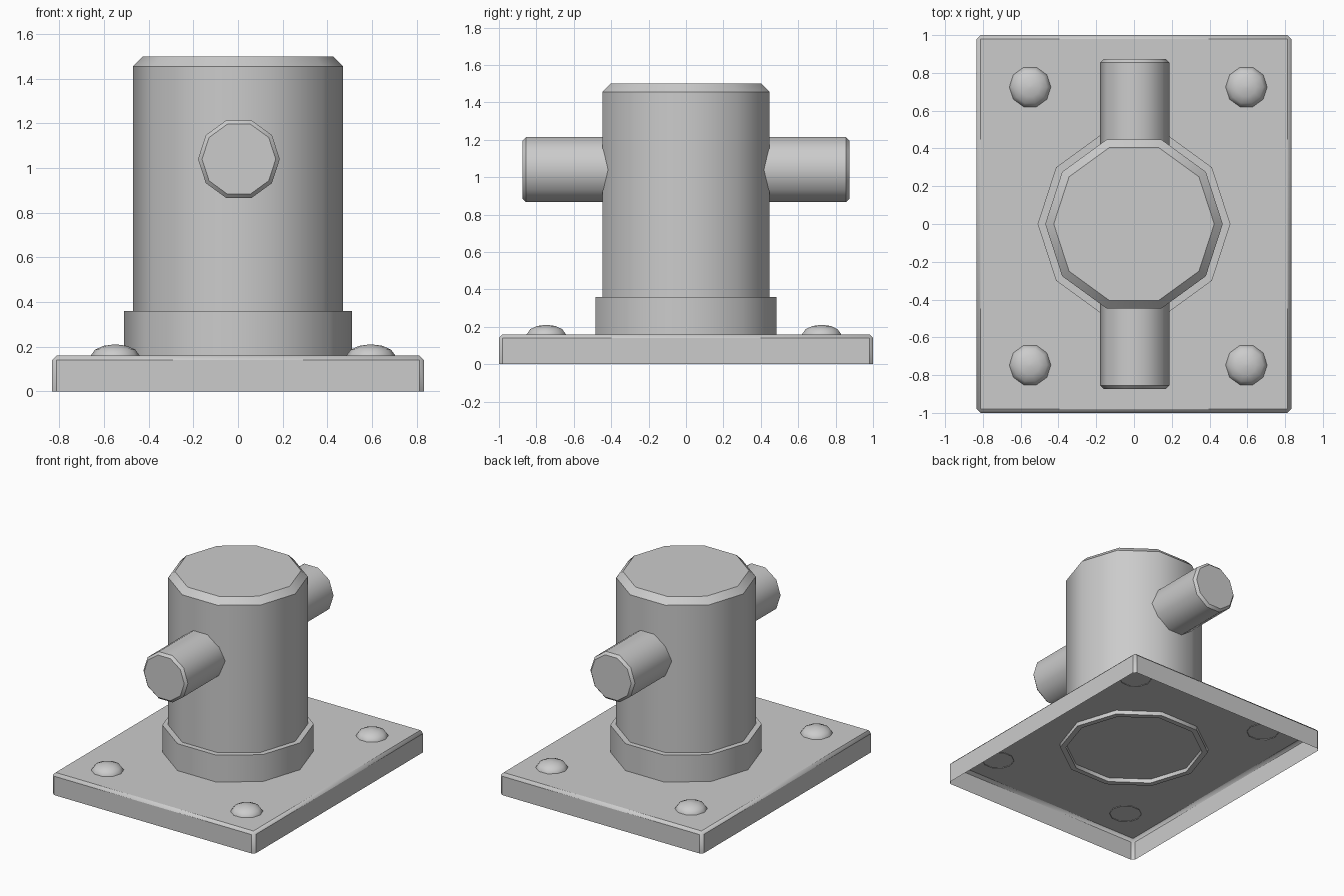
import bpy
import bmesh
from math import cos, sin, pi, radians
from mathutils import Matrix

cube = bpy.data.objects.get("Cube")
if cube:
    bpy.data.objects.remove(cube, do_unlink=True)

SIDES = 10
PLATE_TOP = 0.16

steel = bpy.data.materials.new("grey_steel")
steel.use_nodes = True
GREY = (0.6, 0.6, 0.6, 1)
steel.diffuse_color = GREY
steel.node_tree.nodes["Principled BSDF"].inputs["Base Color"].default_value = GREY


def finish(name, bm):
    """Turn the bmesh into a grey, smooth-by-angle object."""
    mesh = bpy.data.meshes.new(name)
    bm.to_mesh(mesh)
    bm.free()
    mesh.materials.append(steel)
    ob = bpy.data.objects.new(name, mesh)
    bpy.context.collection.objects.link(ob)
    bpy.ops.object.select_all(action='DESELECT')
    ob.select_set(True)
    bpy.context.view_layer.objects.active = ob
    bpy.ops.object.shade_smooth_by_angle(angle=radians(40))
    return ob


def lathe(name, profile, matrix=Matrix(), cap_start=False, cap_end=False):
    """Ten-sided solid from (radius, height) pairs, listed bottom to top."""
    bm = bmesh.new()
    rings = [[bm.verts.new((r * cos(2 * pi * i / SIDES), r * sin(2 * pi * i / SIDES), z))
              for i in range(SIDES)] for r, z in profile]
    for low, high in zip(rings, rings[1:]):
        for i in range(SIDES):
            j = (i + 1) % SIDES
            bm.faces.new((low[i], low[j], high[j], high[i]))
    if cap_start:
        bm.faces.new(rings[0][::-1])
    if cap_end:
        bm.faces.new(rings[-1])
    bm.transform(matrix)
    return finish(name, bm)


# Base plate: chamfered box, hollow underneath
bm = bmesh.new()
bmesh.ops.create_cube(bm, size=1)
bm.transform(Matrix.Translation((0, 0, PLATE_TOP / 2)) @ Matrix.Diagonal((1.666, 2, PLATE_TOP, 1)))
edges = [e for e in bm.edges if max(v.co.z for v in e.verts) > 0.1]
bmesh.ops.bevel(bm, geom=edges, offset=0.02, segments=1, affect='EDGES')
bottom = [f for f in bm.faces if f.normal.z < -0.9]
bmesh.ops.delete(bm, geom=bottom, context='FACES')
finish("base_plate", bm)

# Post with chamfered top
lathe("post", [(0.47, PLATE_TOP), (0.47, 1.455), (0.425, 1.5)], cap_end=True)

# Collar, with a short lip showing under the plate
lathe("collar", [(0.47, PLATE_TOP), (0.47, 0.13), (0.51, 0.13), (0.51, 0.36), (0.47, 0.36)])

# Horizontal arms, front and back
for name, turn in (("front_arm", pi / 2), ("back_arm", -pi / 2)):
    lathe(name, [(0.183, 0.35), (0.183, 0.855), (0.165, 0.873)],
          Matrix.Translation((0.004, 0, 1.04)) @ Matrix.Rotation(turn, 4, 'X'), cap_end=True)

# Domed bolt heads
for side, x in (("right", -0.55), ("left", 0.595)):
    for end, y in (("front", -0.747), ("back", 0.725)):
        lathe(f"{end}_{side}_bolt", [(0.11, PLATE_TOP - 0.005), (0.11, PLATE_TOP), (0.09, 0.187), (0.052, 0.204), (0.008, 0.21)],
              Matrix.Translation((x, y, 0)), cap_end=True)
